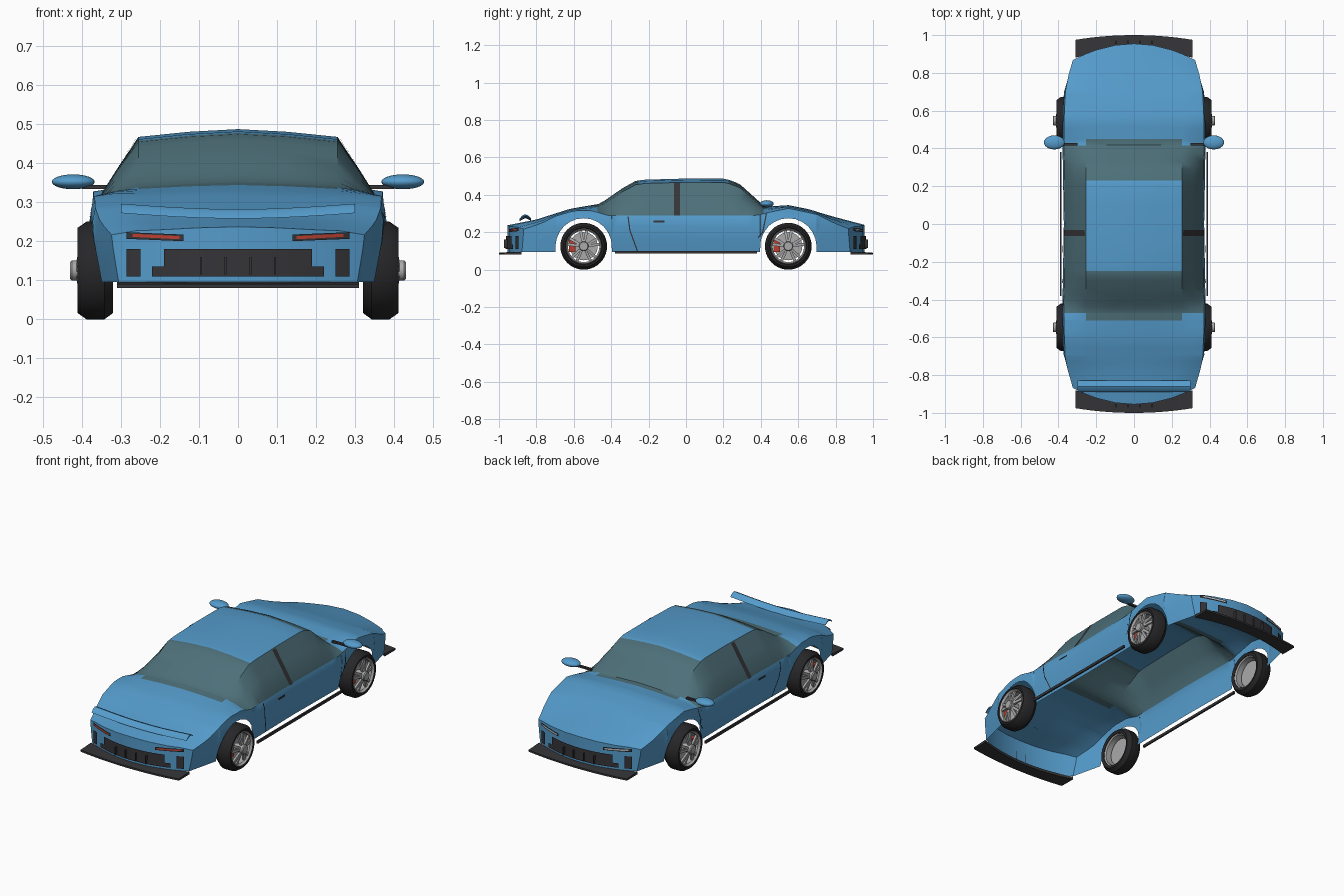
import bpy, bmesh, math

if "Cube" in bpy.data.objects:
    bpy.data.objects.remove(bpy.data.objects["Cube"])

def mat(name, r, g, b):
    m = bpy.data.materials.new(name)
    m.diffuse_color = (r, g, b, 1)
    m.use_nodes = True
    m.node_tree.nodes["Principled BSDF"].inputs["Base Color"].default_value = m.diffuse_color
    return m

BLUE = mat("blue_paint", .09, .33, .6)
GLASS = mat("tinted_glass", .075, .16, .19)
DARK = mat("dark_trim", .035, .035, .04)
TYRE = mat("tyre_rubber", .02, .02, .022)
RED = mat("red", .5, .05, .03)
SILVER = mat("silver", .4, .4, .41)
LAMP = mat("lamp", .45, .48, .5)

def make(name, verts, faces, mats, smooth=True, pick=None):
    me = bpy.data.meshes.new(name)
    me.from_pydata(verts, [], faces)
    for m in mats:
        me.materials.append(m)
    if pick:
        for p in me.polygons:
            p.material_index = pick(p)
    bm = bmesh.new()
    bm.from_mesh(me)
    bmesh.ops.remove_doubles(bm, verts=bm.verts, dist=1e-4)
    bmesh.ops.recalc_face_normals(bm, faces=bm.faces)
    bm.to_mesh(me)
    bm.free()
    ob = bpy.data.objects.new(name, me)
    bpy.context.collection.objects.link(ob)
    if smooth:
        bpy.ops.object.select_all(action='DESELECT')
        ob.select_set(True)
        bpy.context.view_layer.objects.active = ob
        bpy.ops.object.shade_smooth_by_angle(angle=math.radians(35))
    return ob

def grid_faces(rows, cols, wrap=False):
    c = cols if wrap else cols - 1
    return [(i * cols + j, i * cols + (j + 1) % cols, (i + 1) * cols + (j + 1) % cols, (i + 1) * cols + j)
            for i in range(rows - 1) for j in range(c)]

def interp(table, v):
    if v <= table[0][0]:
        return table[0][1]
    for (a, p), (b, q) in zip(table, table[1:]):
        if v <= b:
            return p + (q - p) * (v - a) / (b - a)
    return table[-1][1]

def box(name, x0, x1, y0, y1, z0, z1, m):
    v = [(x, y, z) for x in (x0, x1) for y in (y0, y1) for z in (z0, z1)]
    f = [(0, 1, 3, 2), (4, 5, 7, 6), (0, 1, 5, 4), (2, 3, 7, 6), (0, 2, 6, 4), (1, 3, 7, 5)]
    return make(name, v, f, [m], False)

# Body shape tables, all along y (except FLARE, which runs up z)
TOP = [(-.96, .236), (-.8, .268), (-.62, .325), (-.54, .339), (-.46, .352), (-.34, .435), (-.27, .474), (-.22, .481),
       (0, .487), (.2, .486), (.24, .478), (.29, .455), (.42, .338), (.48, .34), (.55, .345), (.66, .322), (.77, .288), (.96, .238)]
BELT = [(-.96, .215), (-.8, .255), (-.6, .315), (-.5, .315), (-.42, .29), (.38, .29), (.46, .31), (.55, .328), (.7, .295), (.96, .218)]
WIDTH = [(-.96, .325), (-.85, .347), (-.7, .372), (-.55, .382), (0, .373), (.55, .382), (.7, .372), (.85, .347), (.96, .325)]
EDGE = [(-.96, .2), (-.6, .255), (.6, .255), (.96, .2)]
DROP = [(-.55, .008), (-.3, .02), (.25, .02), (.5, .008)]
FLARE = [(.09, .935), (.2, .99), (.25, 1), (.3, .975), (.33, .97)]
AXLE, ARCH, WZ = .547, .15, .125

def bow(x, y):
    t = min(max((abs(y) - .7) / .25, 0), 1)
    return y - math.copysign(.08 * (x / .31) ** 2 * t, y)

def side_x(y, z):
    zb = interp(BELT, y)
    low = interp(WIDTH, y) * interp(FLARE, min(z, zb))
    if z <= zb:
        return low
    zr = interp(TOP, y) - interp(DROP, y)
    return low + (interp(EDGE, y) - low) * min((z - zb) / max(zr - zb, .01), 1)

def section(y):
    d = abs(abs(y) - AXLE)
    z0 = WZ + math.sqrt(ARCH ** 2 - d * d) if d < ARCH else .095
    zb, zt, dr, xe = interp(BELT, y), interp(TOP, y), interp(DROP, y), interp(EDGE, y)
    half = [(side_x(y, z), z) for z in (z0 + (zb - z0) * t for t in (0, .35, .7, 1))]
    half += [((half[3][0] + xe) / 2, (zb + zt - dr) / 2 + .004), (xe, zt - dr), (xe / 2, zt - .35 * dr), (0, zt)]
    return half + [(-x, z) for x, z in half[-2::-1]]

# Body shell: lofted sections with wheel arches, open underneath
stations = [-.955, -.91, -.86, -.8, -.74, -.38, -.34, -.3, -.27, -.25, -.22, -.1, 0, .1, .2, .23, .26, .29, .33, .37, .74, .8, .86, .91, .955]
for s in (-1, 1):
    stations += [s * AXLE + ARCH * math.cos(math.radians(a)) for a in range(15, 166, 15)]
    stations += [s * AXLE + e * k for e in (-1, 1) for k in (ARCH - .0005, ARCH + .0005)]
stations += [-.51, -.47, .45, .415]
stations.sort()
rings = [[(x, bow(x, y), z) for x, z in section(y)] for y in stations]

def cap(r):
    n = len(r)
    return [(r[0] if i < 4 else r[-1] if i > n - 5 else (r[i][0], r[i][1], r[0][2])) for i in range(n)]

rings = [cap(rings[0])] + rings + [cap(rings[-1])]

def body_material(p):
    x, y, z = p.center
    col = p.index % 14
    if col in (3, 4, 9, 10):
        return int(-.475 < y < .415)
    if 5 <= col <= 8:
        return int(.23 < y < .45 or -.51 < y < -.25)
    return 0

make("body_shell", [v for r in rings for v in r], grid_faces(len(rings), 15), [BLUE, GLASS], True, body_material)

# Panels that follow the curved nose and tail
def panel(name, s, x0, x1, z0, z1, m, lift=0, off=.963):
    xs = [x0 + (x1 - x0) * i / 12 for i in range(13)]
    v = [(x, s * (off - .08 * (x / .31) ** 2), z + lift * i / 12) for z in (z0, z1) for i, x in enumerate(xs)]
    make(name, v, grid_faces(2, 13), [m])

for s, end in ((-1, "tail"), (1, "nose")):
    panel(end + "_grille", s, -.19, .19, .11, .18, DARK)
    panel(end + "_lower_grille", s, -.22, .22, .11, .135, DARK, 0, .964)
    for k in (-1, 1):
        panel(end + "_vent", s, k * .25, k * .285, .11, .18, DARK)
        panel(end + "_lamp_surround", s, k * .14, k * .285, .2, .217, DARK, .006)
        panel(end + "_lamp", s, k * .15, k * .27, .205, .213, RED if s < 0 else LAMP, .006, .966)
    for x in (-.095, -.032, .032, .095):
        box(end + "_grille_fin", x - .002, x + .002, s * .95, s * .972, .115, .16, DARK)
    # Splitter plate
    xs = [-.31 + .62 * i / 16 for i in range(17)]
    rows = []
    for x in xs:
        q = (x / .31) ** 2
        yo, yi = s * (1 - .025 * q), s * (.93 - .05 * q)
        rows += [(x, yo, .08), (x, yo, .09), (x, yi, .095), (x, yi, .08)]
    make(end + "_splitter", rows, grid_faces(17, 4, True) + [(0, 1, 2, 3), (64, 65, 66, 67)], [DARK], False)

# Rear wing: arched strip dipping in the middle
wing = []
for i in range(17):
    x = -.3 + .6 * i / 16
    dip = -.014 * math.cos(x / .3 * math.pi / 2)
    wing += [(x, y, z + dip) for y, z in ((-.89, .272), (-.877, .288), (-.86, .296), (-.843, .29), (-.828, .275),
                                          (-.845, .284), (-.86, .289), (-.875, .282))]
make("rear_wing", wing, grid_faces(17, 8, True) + [tuple(range(8)), tuple(range(128, 136))], [BLUE])

# Ribbons on the body sides: seams, handles, pillars
def ribbon(name, k, pts, w, m):
    v = []
    for (a, za), (b, zb) in zip(pts, pts[1:]):
        for i in range(7):
            y, z = a + (b - a) * i / 6, za + (zb - za) * i / 6
            dy, dz = b - a, zb - za
            n = math.hypot(dy, dz)
            for e in (-w / 2, w / 2):
                yy, zz = y - dz / n * e, z + dy / n * e
                v.append((k * (side_x(yy, zz) + .004), yy, zz))
    make(name, v, grid_faces(len(v) // 2, 2), [m])

# Wheel parts turned about the axle
def lathe(name, prof, k, y, m, n=40, closed=True):
    v = [(k * x, y + r * math.cos(a), WZ + r * math.sin(a))
         for a in (2 * math.pi * i / n for i in range(n + 1)) for x, r in prof]
    make(name, v, grid_faces(n + 1, len(prof), closed), [m])

for k in (-1, 1):
    ribbon("rear_door_seam", k, [(-.31, .285), (-.3, .21), (-.26, .1)], .006, DARK)
    ribbon("front_door_seam", k, [(.43, .3), (.41, .2), (.385, .17)], .006, DARK)
    ribbon("door_handle", k, [(-.175, .257), (-.115, .257)], .01, DARK)
    ribbon("door_pillar", k, [(-.048, .29), (-.048, .463)], .03, DARK)
    box("side_sill", k * .383, k * .392, -.38, .38, .085, .1, DARK)

    # Door mirror and stalk
    box("mirror_stalk", k * .3, k * .4, .415, .428, .333, .344, DARK)
    bpy.ops.mesh.primitive_uv_sphere_add(segments=24, ring_count=12, radius=1, location=(k * .422, .432, .352))
    ob = bpy.context.object
    ob.name = "door_mirror"
    ob.scale = (.055, .037, .019)
    ob.data.materials.append(BLUE)
    bpy.ops.object.shade_smooth_by_angle()

    for y in (-AXLE, AXLE):
        lathe("tyre", [(.325, .092), (.32, .1), (.32, .109), (.342, .125), (.388, .125), (.411, .109), (.411, .1), (.405, .092)], k, y, TYRE)
        lathe("rim", [(.325, .094), (.405, .096), (.41, .092), (.4, .084), (.335, .086)], k, y, SILVER)
        lathe("brake_disc", [(.36, 0), (.36, .075), (.37, .075), (.37, 0)], k, y, SILVER, 32, False)
        lathe("hub", [(.365, 0), (.365, .022), (.425, .026), (.43, .022), (.43, 0)], k, y, SILVER, 24, False)
        # Five paired spokes
        v, f = [], []
        for i in range(10):
            a = math.radians(72 * (i // 2) + 90 + (11 if i % 2 else -11))
            b = len(v)
            for r, w, x in ((.015, .006, .415), (.09, .008, .402)):
                for e, d in ((-w, 0), (w, 0), (w, -.012), (-w, -.012)):
                    v.append((k * (x + d), y + r * math.cos(a) - e * math.sin(a), WZ + r * math.sin(a) + e * math.cos(a)))
            f += [(b + j, b + (j + 1) % 4, b + 4 + (j + 1) % 4, b + 4 + j) for j in range(4)]
        make("wheel_spokes", v, f, [SILVER], False)
        box("brake_caliper", k * .372, k * .39, y - .078, y - .045, WZ - .03, WZ + .035, RED)
